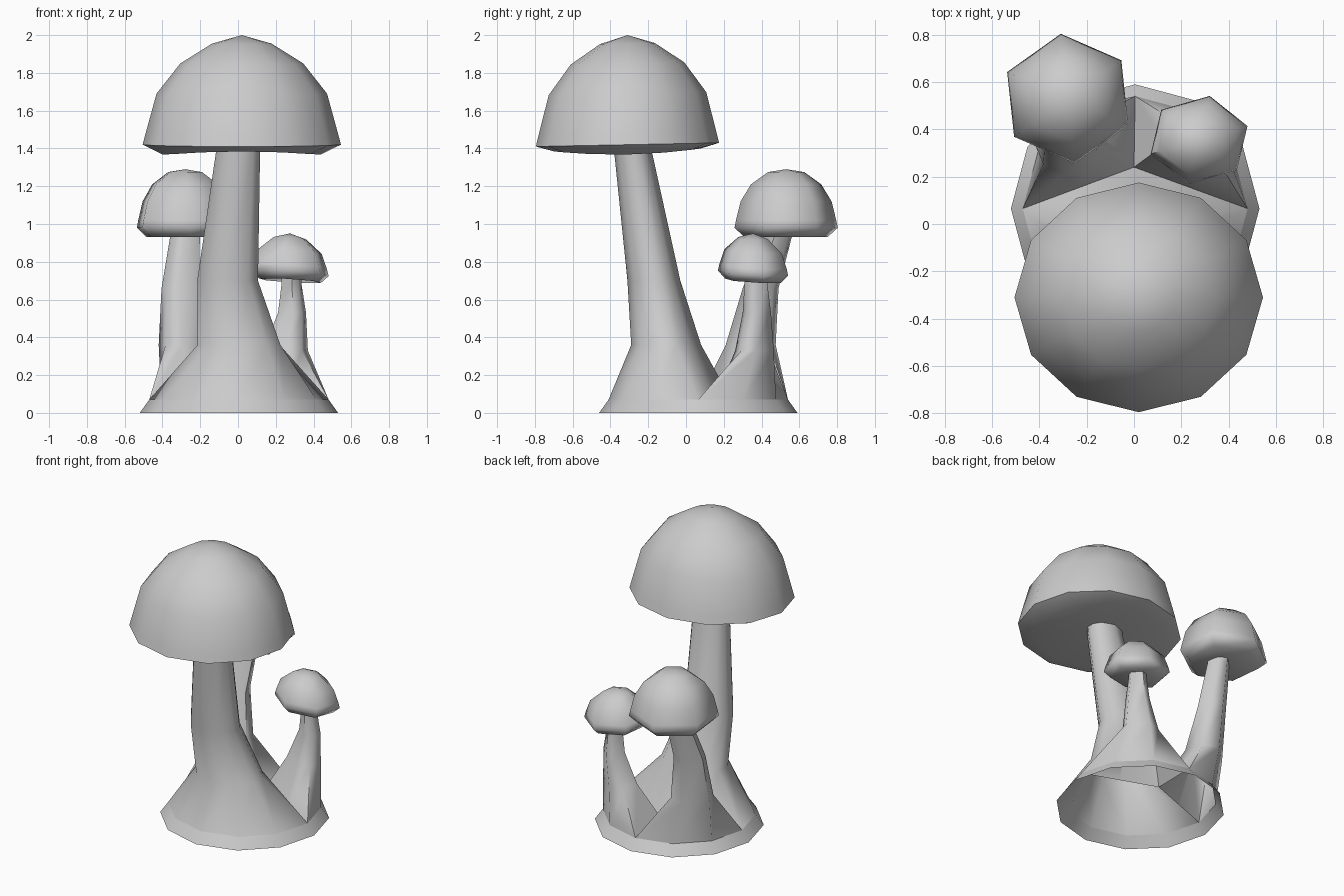
import bpy
from math import sin, cos, radians, atan2

if "Cube" in bpy.data.objects:
    bpy.data.objects.remove(bpy.data.objects["Cube"])

def make(name, verts, faces):
    me = bpy.data.meshes.new(name)
    me.from_pydata(verts, [], faces)
    me.update()
    ob = bpy.data.objects.new(name, me)
    bpy.context.collection.objects.link(ob)
    bpy.ops.object.select_all(action='DESELECT')
    ob.select_set(True)
    bpy.context.view_layer.objects.active = ob
    bpy.ops.object.shade_smooth_by_angle(angle=radians(62))
    return ob

def bridge(rings, n):
    # quads between consecutive rings of n vertices
    return [(r * n + i, r * n + (i + 1) % n, (r + 1) * n + (i + 1) % n, (r + 1) * n + i)
            for r in range(rings - 1) for i in range(n)]

def cap(name, c, rx, ry, n, rot, profile, top, under, tilt=(0, 0), wave=0):
    # profile: (radius fraction, z) from the underside lip up to the crown
    verts = []
    for k, (f, z) in enumerate(profile):
        for i in range(n):
            a = radians(rot) + i * radians(360) / n
            x, y = rx * f * cos(a), ry * f * sin(a)
            dz = tilt[0] * x + tilt[1] * y - (wave * cos(2 * a) if k == 0 else 0)
            verts.append((c[0] + x, c[1] + y, z + dz))
    m = len(profile)
    faces = bridge(m, n)
    verts += [(*c, top), (*c, under)]
    for i in range(n):
        j = (i + 1) % n
        faces.append(((m - 1) * n + i, (m - 1) * n + j, m * n))
        faces.append((j, i, m * n + 1))
    return make(name, verts, faces)

CX, CY = 0.005, 0.065      # centre of the shared base
PEAK = (0.0, 0.24)         # where the three flared feet meet

def rim(a, r=0.475):
    return (CX + r * cos(radians(a)), CY + r * sin(radians(a)))

def mid(p, q):
    return ((p[0] + q[0]) / 2, (p[1] + q[1]) / 2)

def stem(name, foot, rings):
    # foot polygon at z=0.07, blended into elliptical rings above
    n = len(foot)
    mx, my = sum(p[0] for p in foot) / n, sum(p[1] for p in foot) / n
    angs = [atan2(p[1] - my, p[0] - mx) for p in foot]
    verts = [(x, y, 0.07) for x, y in foot]
    for x0, x1, y0, y1, z in rings:
        for a in angs:
            verts.append(((x0 + x1) / 2 + (x1 - x0) / 2 * cos(a),
                          (y0 + y1) / 2 + (y1 - y0) / 2 * sin(a), z))
    return make(name, verts, bridge(len(rings) + 1, n))

# Base band, open underneath
band = [(*rim(i * 30, 0.525), 0) for i in range(12)] + [(*rim(i * 30), 0.07) for i in range(12)]
make("base_band", band, bridge(2, 12))

# Stems: ring extents x0, x1, y0, y1 at height z
left, right = rim(180), rim(0)
stem("large_stem",
     [rim(a) for a in range(180, 361, 30)] + [mid(right, PEAK), PEAK, mid(PEAK, left)],
     [(-0.22, 0.23, -0.29, 0.08, 0.36), (-0.22, 0.11, -0.31, -0.03, 0.70),
      (-0.12, 0.12, -0.38, -0.18, 1.38), (-0.12, 0.12, -0.385, -0.19, 1.46)])
stem("medium_stem",
     [rim(a) for a in range(90, 181, 30)] + [mid(left, PEAK), PEAK],
     [(-0.42, -0.15, 0.21, 0.475, 0.36), (-0.405, -0.20, 0.30, 0.49, 0.66),
      (-0.36, -0.20, 0.41, 0.56, 0.93), (-0.35, -0.20, 0.43, 0.58, 1.02)])
stem("small_stem",
     [rim(a) for a in range(0, 91, 30)] + [PEAK, mid(PEAK, right)],
     [(0.13, 0.37, 0.26, 0.465, 0.33), (0.21, 0.36, 0.30, 0.45, 0.53),
      (0.23, 0.335, 0.31, 0.43, 0.69), (0.23, 0.335, 0.31, 0.43, 0.78)])

# Caps
cap("large_cap", (0.02, -0.31), 0.525, 0.485, 12, 0,
    [(0.80, 1.38), (1.0, 1.42), (0.975, 1.47), (0.86, 1.69), (0.62, 1.85), (0.30, 1.955)],
    2.0, 1.43, (0, 0.02), 0.012)
cap("medium_cap", (-0.28, 0.53), 0.28, 0.275, 6, 96,
    [(0.80, 0.93), (1.0, 0.98), (0.97, 1.02), (0.88, 1.12), (0.68, 1.21), (0.35, 1.275)],
    1.29, 0.96)
cap("small_cap", (0.275, 0.355), 0.215, 0.19, 6, 78,
    [(0.80, 0.70), (1.0, 0.74), (0.96, 0.775), (0.82, 0.855), (0.42, 0.925)],
    0.95, 0.725, (-0.06, -0.06))
